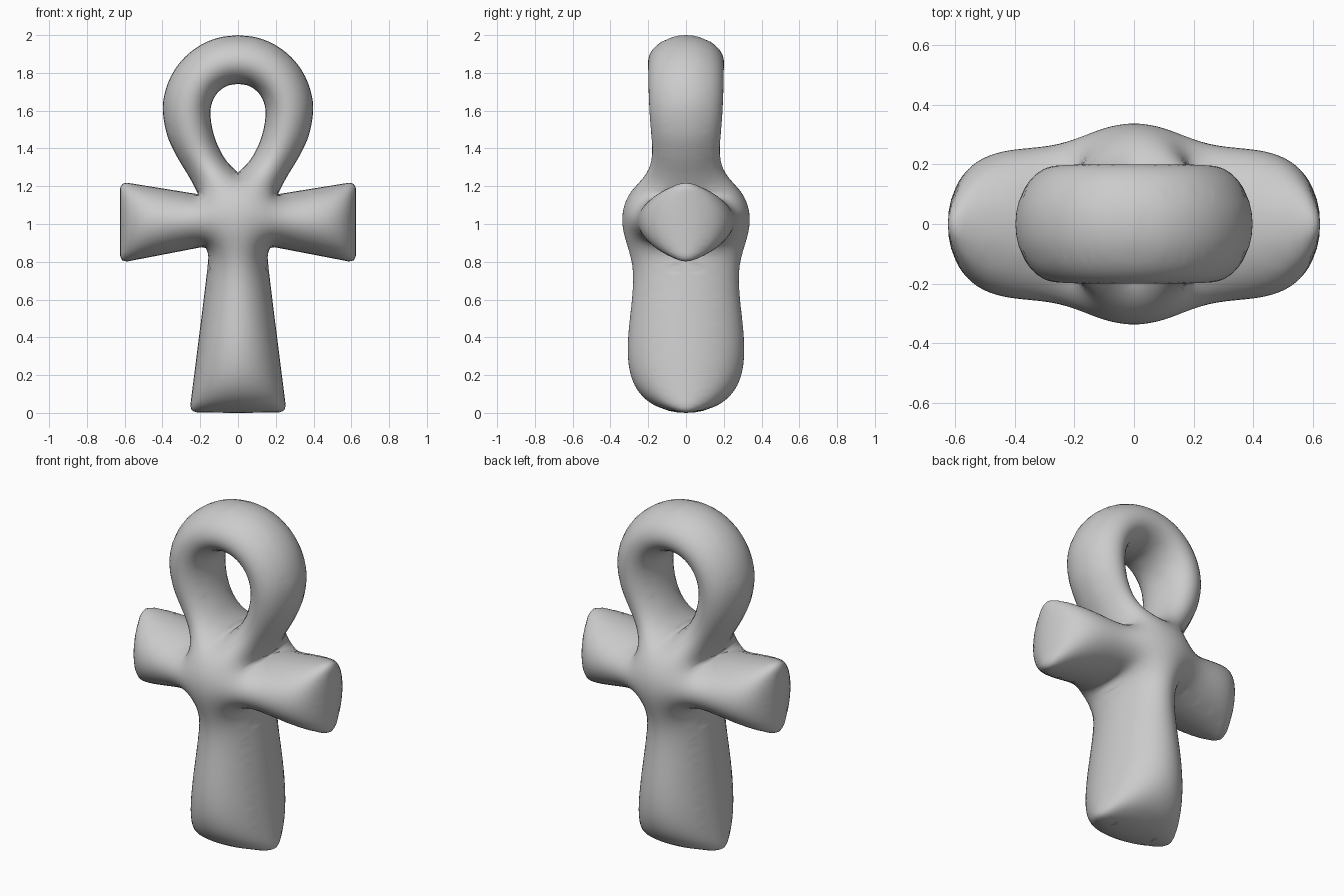
import bpy, bmesh, math
from mathutils import Vector
from mathutils.kdtree import KDTree
from mathutils.geometry import delaunay_2d_cdt

if "Cube" in bpy.data.objects:
    bpy.data.objects.remove(bpy.data.objects["Cube"])

STEP = 0.016     # outline spacing
GRID = 0.021     # interior spacing
SWELL = 4.75     # how strongly the flat shape is inflated


def spline(points):
    """Evenly sampled smooth curve through the points."""
    p = [Vector(q) for q in points]
    p = [2 * p[0] - p[1]] + p + [2 * p[-1] - p[-2]]
    out = []
    for a, b, c, d in zip(p, p[1:], p[2:], p[3:]):
        n = max(1, round((c - b).length / STEP))
        for i in range(n):
            t = i / n
            out.append(0.5 * (2 * b + (c - a) * t + (2 * a - 5 * b + 4 * c - d) * t * t
                              + (3 * b - a - 3 * c + d) * t ** 3))
    return out + [p[-2]]


def mirrored(half):
    """Close a right-hand half outline that starts and ends on x = 0."""
    return half + [Vector((-v.x, v.y)) for v in reversed(half[1:-1])]


def chain(*parts):
    out = []
    for part in parts:
        s = spline(part)
        out += s if not out else s[1:]
    return out


# Outline (x, z) of the right half: loop, arm, leg
arc = [(0.398 * math.sin(math.radians(a)), 1.602 + 0.398 * math.cos(math.radians(a)))
       for a in range(0, 100, 15)]
outer = mirrored(chain(
    arc + [(0.375, 1.47), (0.325, 1.36), (0.265, 1.26), (0.232, 1.20), (0.212, 1.158)],
    [(0.212, 1.158), (0.585, 1.218)],
    [(0.585, 1.218), (0.613, 1.212), (0.625, 1.185)],
    [(0.625, 1.185), (0.625, 0.835)],
    [(0.625, 0.835), (0.613, 0.808), (0.585, 0.802)],
    [(0.585, 0.802), (0.195, 0.877)],
    [(0.195, 0.877), (0.170, 0.872), (0.160, 0.845)],
    [(0.160, 0.845), (0.165, 0.74), (0.251, 0.05)],
    [(0.251, 0.05), (0.246, 0.015), (0.215, 0.002)],
    [(0.215, 0.002), (0, 0)]))
hole = mirrored(spline([(0, 1.742), (0.06, 1.73), (0.112, 1.69), (0.141, 1.63), (0.145, 1.565),
                        (0.13, 1.48), (0.10, 1.40), (0.058, 1.33), (0, 1.272)]))
loops = [outer, hole]


def inside(x, z):
    odd = False
    for loop in loops:
        b = loop[-1]
        for a in loop:
            if (a.y > z) != (b.y > z) and x < (b.x - a.x) * (z - a.y) / (b.y - a.y) + a.x:
                odd = not odd
            b = a
    return odd


# Planar points: outline, two inset rings for the round edge, then a grid
points, edges = [], []
for loop in loops:
    s, n = len(points), len(loop)
    points += loop
    edges += [(s + i, s + (i + 1) % n) for i in range(n)]
tree = KDTree(len(points))
for i, p in enumerate(points):
    tree.insert(p.to_3d(), i)
tree.balance()


def add(p, clearance):
    if tree.find(p.to_3d())[2] > clearance and inside(p.x, p.y):
        points.append(p)


for loop, sign in ((outer, 1), (hole, -1)):
    for i, p in enumerate(loop):
        t = (loop[(i + 1) % len(loop)] - loop[i - 1]).normalized()
        normal = Vector((t.y, -t.x)) * sign
        for d in (0.003, 0.011):
            add(p + normal * d, d * 0.9)
for r in range(int(2 / (GRID * 0.866)) + 1):
    for c in range(-31, 32):
        add(Vector(((c + 0.5 * (r % 2)) * GRID, r * GRID * 0.866)), 0.021)

verts, _, tris = delaunay_2d_cdt(points, edges, [], 0, 1e-6)[:3]
tris = [t for t in tris if inside(*(sum((verts[i] for i in t), Vector((0, 0))) / 3))]

# Inflate: solve a stretched-membrane equation, depth = square root of its height
N = len(verts)
weight, area, count = [{} for _ in range(N)], [0.0] * N, {}
for t in tris:
    for k in range(3):
        a, b, o = t[k], t[(k + 1) % 3], t[(k + 2) % 3]
        u, v = verts[a] - verts[o], verts[b] - verts[o]
        cr = max(abs(u.x * v.y - u.y * v.x), 1e-9)
        w = 0.5 * u.dot(v) / cr
        weight[a][b] = weight[a].get(b, 0) + w
        weight[b][a] = weight[b].get(a, 0) + w
        area[o] += cr / 6
        key = (min(a, b), max(a, b))
        count[key] = count.get(key, 0) + 1
rim = {i for e, n in count.items() if n == 1 for i in e}
rows = [(i, list(weight[i].items()), sum(weight[i].values()), SWELL * area[i])
        for i in range(N) if i not in rim and weight[i]]
h = [0.0] * N
for _ in range(260):
    for i, nb, total, rhs in rows:
        h[i] += 1.85 * ((rhs + sum(w * h[j] for j, w in nb)) / total - h[i])

# Front and back skins share the rim
bm = bmesh.new()
used = {i for t in tris for i in t}
front, back = {}, {}
for i in used:
    x, z = verts[i]
    y = math.sqrt(max(h[i], 0))
    front[i] = bm.verts.new((x, -y, z))
    back[i] = front[i] if i in rim else bm.verts.new((x, y, z))
for t in tris:
    bm.faces.new([front[i] for i in t])
    if not all(i in rim for i in t):
        bm.faces.new([back[i] for i in reversed(t)])
bmesh.ops.recalc_face_normals(bm, faces=bm.faces)
mesh = bpy.data.meshes.new("looped_cross")
bm.to_mesh(mesh)
bm.free()
mesh.polygons.foreach_set("use_smooth", [True] * len(mesh.polygons))
obj = bpy.data.objects.new("looped_cross", mesh)
bpy.context.collection.objects.link(obj)
